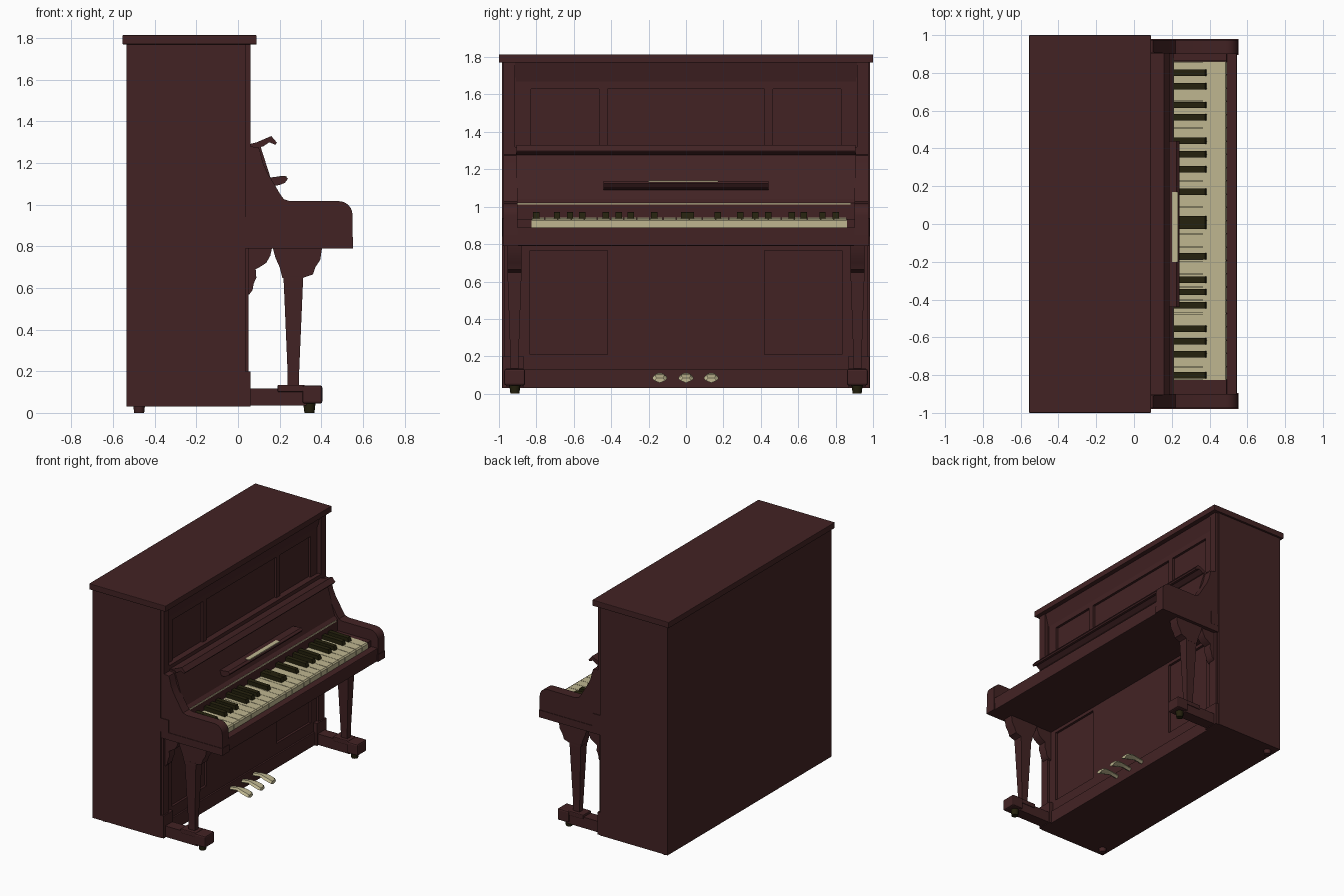
import bpy, bmesh, math


def material(name, rgb):
    m = bpy.data.materials.new(name)
    m.diffuse_color = (*rgb, 1)
    return m


WOOD = material("mahogany", (0.055, 0.0165, 0.0175))
IVORY = material("ivory", (0.52, 0.47, 0.28))
EBONY = material("ebony", (0.018, 0.015, 0.004))


def finish(name, bm, mat, bevel=0, smooth=False):
    bmesh.ops.recalc_face_normals(bm, faces=bm.faces)
    me = bpy.data.meshes.new(name)
    bm.to_mesh(me)
    bm.free()
    me.materials.append(mat)
    ob = bpy.data.objects.new(name, me)
    bpy.context.collection.objects.link(ob)
    if bevel:
        b = ob.modifiers.new("bevel", 'BEVEL')
        b.width, b.segments = bevel, 2
    if smooth:
        bpy.context.view_layer.objects.active = ob
        bpy.ops.object.select_all(action='DESELECT')
        ob.select_set(True)
        bpy.ops.object.shade_smooth_by_angle(angle=math.radians(35))
    return ob


def profile(name, pts, y0, y1, mat=WOOD, bevel=0, smooth=False):
    """Side outline in x,z pushed from y0 to y1."""
    bm = bmesh.new()
    a = [bm.verts.new((x, y0, z)) for x, z in pts]
    b = [bm.verts.new((x, y1, z)) for x, z in pts]
    bm.faces.new(a)
    bm.faces.new(b[::-1])
    for i in range(len(pts)):
        j = (i + 1) % len(pts)
        bm.faces.new((a[i], b[i], b[j], a[j]))
    return finish(name, bm, mat, bevel, smooth)


def box(name, x0, x1, y0, y1, z0, z1, mat=WOOD, bevel=0):
    return profile(name, [(x0, z0), (x1, z0), (x1, z1), (x0, z1)], y0, y1, mat, bevel)


# Case and lid
box("case", -0.535, 0.012, -0.985, 0.985, 0.03, 1.775)
box("lid", -0.555, 0.09, -1, 1, 1.77, 1.815, bevel=0.004)

# Upper front: frame, dividers, sloped top moulding
box("upper_top_rail", 0, 0.03, -0.92, 0.92, 1.63, 1.775)
profile("top_moulding", [(0.02, 1.67), (0.03, 1.67), (0.055, 1.77), (0.02, 1.77)], -0.92, 0.92)
box("upper_bottom_rail", 0, 0.06, -0.92, 0.92, 1.2, 1.32)

# Lower front: rails and centre panel
box("lower_bottom_rail", 0, 0.03, -0.92, 0.92, 0.03, 0.21)
box("lower_top_rail", 0, 0.03, -0.92, 0.92, 0.765, 0.82)
box("lower_centre_panel", 0, 0.03, -0.42, 0.42, 0.2, 0.78)
box("plinth", 0, 0.042, -0.92, 0.92, 0.03, 0.13, bevel=0.004)

# Key bed and front rail
box("key_bed", 0, 0.5, -0.93, 0.93, 0.79, 0.87)
box("key_slip", 0.49, 0.545, -0.93, 0.93, 0.79, 0.89, bevel=0.005)

# Fall board, shelf on its top and the small music ledge
profile("fall_board", [(0, 0.86), (0.21, 0.86), (0.21, 1.02), (0.185, 1.04), (0.105, 1.29), (0, 1.29)],
        -0.91, 0.91)
profile("shelf", [(0.05, 1.265), (0.12, 1.28), (0.15, 1.3), (0.18, 1.288), (0.187, 1.298),
                  (0.16, 1.33), (0.09, 1.3), (0.05, 1.29)], -0.905, 0.905)
profile("music_ledge", [(0.15, 1.13), (0.17, 1.09), (0.2, 1.095), (0.225, 1.105), (0.24, 1.125),
                        (0.225, 1.138), (0.19, 1.135)], -0.44, 0.44)
box("ledge_strip", 0.2, 0.233, -0.2, 0.17, 1.131, 1.139, IVORY)
box("key_felt", 0.2, 0.213, -0.9, 0.88, 1.012, 1.021, IVORY)

# White keys
N, Y0, Y1 = 24, -0.825, 0.86
step = (Y1 - Y0) / N
box("key_base", 0.2, 0.487, Y0, Y1, 0.86, 0.93, IVORY)
for i in range(N):
    y = Y0 + i * step
    profile("white_key", [(0.2, 0.87), (0.493, 0.87), (0.493, 0.925), (0.485, 0.935), (0.2, 0.942)],
            y + 0.0015, y + step - 0.0015, IVORY)

# Black keys in their groups
for y in (0.80, 0.73, 0.63, 0.565, 0.44, 0.37, 0.29, 0.17, 0.025, -0.01, -0.17,
          -0.295, -0.36, -0.43, -0.555, -0.62, -0.69, -0.80):
    profile("black_key", [(0.2, 0.93), (0.387, 0.93), (0.375, 0.968), (0.2, 0.972)],
            y - 0.017, y + 0.017, EBONY)

# Pedals
for y in (-0.14, 0, 0.135):
    bm = bmesh.new()
    rows = [(0.03, 0.018, 0.085), (0.1, 0.02, 0.095), (0.15, 0.038, 0.09), (0.19, 0.04, 0.08), (0.205, 0.028, 0.07)]
    rings = [[bm.verts.new((x, y + s * w, z + d)) for s, d in ((-1, 0), (-0.6, 0.015), (0.6, 0.015), (1, 0), (0, -0.012))]
             for x, w, z in rows]
    for a, b in zip(rings, rings[1:]):
        for k in range(5):
            bm.faces.new((a[k], a[(k + 1) % 5], b[(k + 1) % 5], b[k]))
    bm.faces.new(rings[0])
    bm.faces.new(rings[-1])
    finish("pedal", bm, IVORY, smooth=True)

# Rounded outline of the arms beside the keys
arm = [(0.03, 0.79), (0.55, 0.79)]
arm += [(0.485 + 0.065 * math.cos(t * math.pi / 12), 0.952 + 0.065 * math.sin(t * math.pi / 12)) for t in range(7)]
arm += [(0.25, 1.017), (0.22, 1.027), (0.2, 1.055), (0.18, 1.09), (0.14, 1.155), (0.12, 1.2),
        (0.108, 1.25), (0.1, 1.275), (0.06, 1.28), (0.03, 1.28)]

# Everything that repeats on both ends
for s in (-1, 1):
    box("side_panel", -0.53, 0.035, s * 0.91, s * 0.985, 0.03, 1.775)
    box("front_stile", 0, 0.06, s * 0.915, s * 0.975, 0.79, 1.775)
    box("lower_stile", 0, 0.05, s * 0.9, s * 0.97, 0.03, 0.8)
    box("upper_frame_side", 0, 0.03, s * 0.83, s * 0.92, 1.3, 1.65)
    box("upper_divider", 0, 0.03, s * 0.42, s * 0.465, 1.3, 1.65)
    box("lower_frame_side", 0, 0.03, s * 0.835, s * 0.92, 0.2, 0.78)
    profile("arm", arm, s * 0.9, s * 0.975, smooth=True)
    box("arm_moulding", 0.03, 0.553, s * 0.895, s * 0.979, 0.79, 0.845)
    box("arm_block", 0.03, 0.1, s * 0.9, s * 0.98, 0.84, 0.94)
    box("key_block", 0.2, 0.49, s * 0.862 if s > 0 else -0.827, s * 0.91, 0.86, 0.935)
    # Scroll bracket against the case
    profile("wall_bracket", [(0.03, 0.8), (0.165, 0.8), (0.155, 0.755), (0.135, 0.72), (0.1, 0.698),
                             (0.085, 0.69), (0.088, 0.65), (0.075, 0.62), (0.07, 0.59), (0.055, 0.57), (0.03, 0.56)],
            s * 0.885, s * 0.95, smooth=True)
    # Leg with curved capital
    profile("leg_capital", [(0.165, 0.8), (0.18, 0.745), (0.2, 0.7), (0.213, 0.65), (0.235, 0.635), (0.295, 0.635),
                            (0.315, 0.65), (0.36, 0.665), (0.372, 0.7), (0.395, 0.735), (0.405, 0.8)],
            s * 0.88, s * 0.955, smooth=True)
    bm = bmesh.new()
    rings = [[bm.verts.new((0.266 + a * w, s * 0.917 + b * w * 0.8, z)) for a, b in ((-1, -1), (1, -1), (1, 1), (-1, 1))]
             for w, z in ((0.027, 0.12), (0.027, 0.18), (0.045, 0.6), (0.048, 0.66))]
    for a, b in zip(rings, rings[1:]):
        for k in range(4):
            bm.faces.new((a[k], a[(k + 1) % 4], b[(k + 1) % 4], b[k]))
    bm.faces.new(rings[0])
    bm.faces.new(rings[-1])
    finish("leg", bm, WOOD)
    # Toe with end block
    box("toe", 0, 0.33, s * 0.875, s * 0.96, 0.035, 0.118)
    box("toe_step", 0.19, 0.32, s * 0.87, s * 0.965, 0.1, 0.135, bevel=0.006)
    box("toe_block", 0.31, 0.405, s * 0.86, s * 0.972, 0.045, 0.132, bevel=0.01)
    box("toe_root", 0, 0.06, s * 0.865, s * 0.98, 0.03, 0.2)
    # Casters
    for x in (-0.475, 0.343):
        bm = bmesh.new()
        bmesh.ops.create_cone(bm, cap_ends=True, segments=12, radius1=0.024, radius2=0.03, depth=0.05)
        bmesh.ops.translate(bm, verts=bm.verts, vec=(x, s * 0.915, 0.025))
        finish("caster", bm, EBONY if x > 0 else WOOD, smooth=True)
